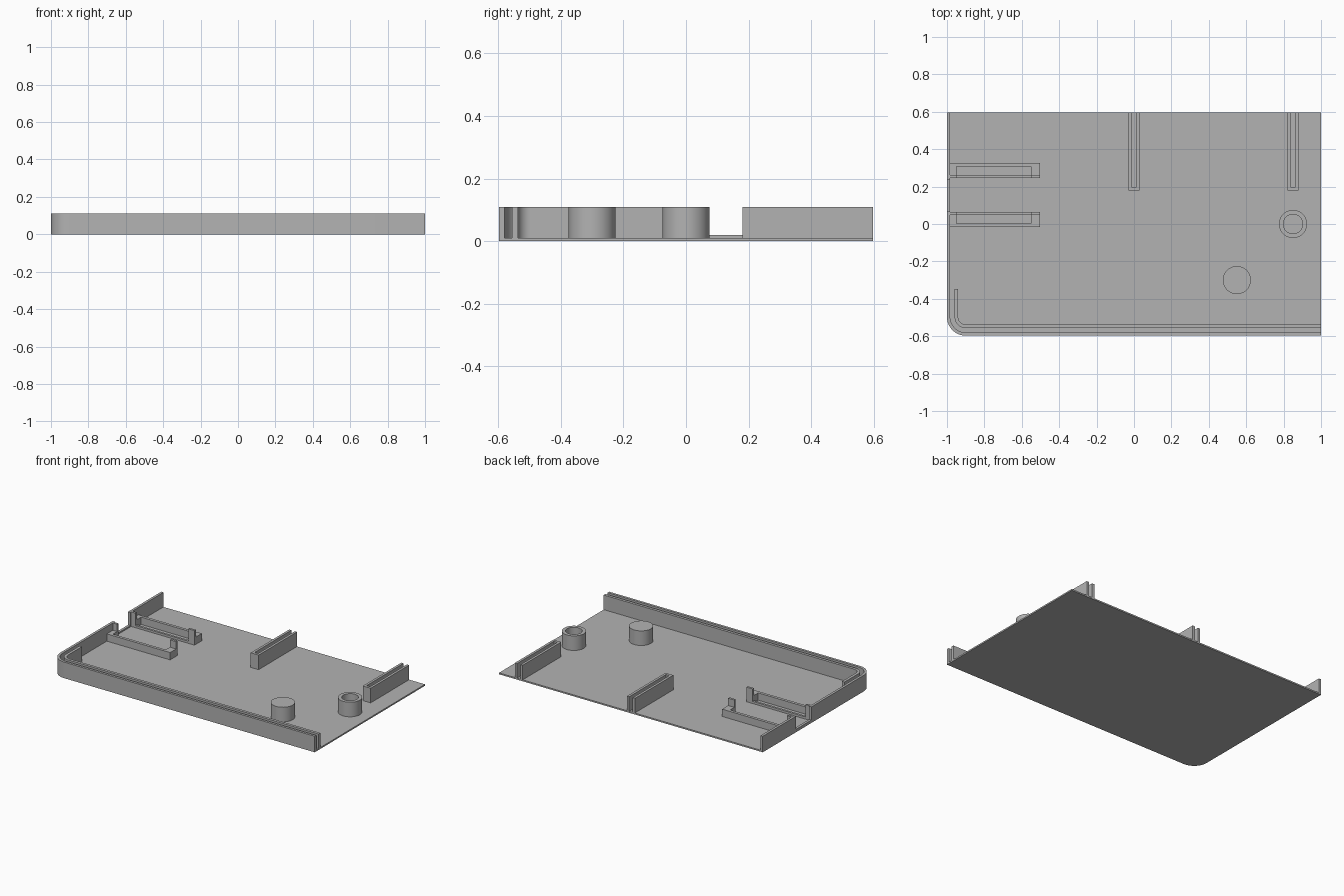
import bpy, bmesh
from math import cos, sin, pi, radians

cube = bpy.data.objects.get("Cube")
if cube:
    bpy.data.objects.remove(cube, do_unlink=True)

grey = bpy.data.materials.new("plain grey")
grey.use_nodes = True
grey.diffuse_color = (0.45, 0.45, 0.45, 1)
grey.node_tree.nodes["Principled BSDF"].inputs["Base Color"].default_value = grey.diffuse_color

BACK, FRONT, FLOOR, TOP = 0.597, -0.597, 0.01, 0.11
RADIUS = 0.1
THICK = 0.017


def finish(name, bm):
    bmesh.ops.remove_doubles(bm, verts=bm.verts, dist=1e-5)
    bmesh.ops.recalc_face_normals(bm, faces=bm.faces)
    mesh = bpy.data.meshes.new(name)
    bm.to_mesh(mesh)
    bm.free()
    mesh.materials.append(grey)
    mesh.shade_smooth()
    mesh.set_sharp_from_angle(angle=radians(30))
    obj = bpy.data.objects.new(name, mesh)
    bpy.context.collection.objects.link(obj)
    return obj


def prism(name, outline, z0, z1):
    """Extrude a flat outline from z0 up to z1."""
    bm = bmesh.new()
    face = bm.faces.new([bm.verts.new((x, y, z0)) for x, y in outline])
    new = bmesh.ops.extrude_face_region(bm, geom=[face], use_keep_orig=True)["geom"]
    top = [v for v in new if isinstance(v, bmesh.types.BMVert)]
    bmesh.ops.translate(bm, verts=top, vec=(0, 0, z1 - z0))
    return finish(name, bm)


def block(name, x0, x1, y0, y1, z0, z1):
    return prism(name, [(x0, y0), (x1, y0), (x1, y1), (x0, y1)], z0, z1)


def edge_path(inset, end_y):
    """Front edge, rounded corner and left-hand edge, moved inwards."""
    r = RADIUS - inset
    arc = [(-1 + RADIUS - r * sin(a), FRONT + RADIUS - r * cos(a))
           for a in (i * pi / 32 for i in range(17))]
    return [(1, FRONT + inset)] + arc + [(-1 + inset, end_y)]


def edge_wall(name, outer, inner, end_y):
    """Wall following the rounded edge, made as a band of quads."""
    bm = bmesh.new()
    rows = []
    for a, b in zip(edge_path(outer, end_y), edge_path(inner, end_y)):
        rows.append([bm.verts.new((*p, z)) for p, z in
                     ((a, FLOOR), (a, TOP), (b, TOP), (b, FLOOR))])
    for p, q in zip(rows, rows[1:]):
        for i in range(4):
            j = (i + 1) % 4
            bm.faces.new((p[i], p[j], q[j], q[i]))
    bm.faces.new(rows[0])
    bm.faces.new(rows[-1])
    return finish(name, bm)


def boss(name, x, y, profile):
    """Turn a radius/height profile around an upright axis."""
    bm = bmesh.new()
    verts = [bm.verts.new((x + r, y, z)) for r, z in profile]
    edges = [bm.edges.new(pair) for pair in zip(verts, verts[1:])]
    bmesh.ops.spin(bm, geom=verts + edges, cent=(x, y, 0), axis=(0, 0, 1),
                   angle=2 * pi, steps=48, use_merge=True)
    return finish(name, bm)


# Base plate with one rounded corner
prism("base_plate", edge_path(0, BACK) + [(1, BACK)], 0, FLOOR)

# Double wall along the front, with a groove between its two skins
edge_wall("outer_wall", 0, THICK, 0.07)
edge_wall("inner_wall", 0.041, 0.06, -0.348)

# Rest of the side wall, past the opening with its low sill
block("side_wall", -1, -1 + THICK, 0.237, BACK, FLOOR, TOP)
block("opening_sill", -1, -1 + THICK, 0.07, 0.237, FLOOR, 0.02)

# Upright guides with a slot open at the back
for name, x in (("middle_guide", 0), ("side_guide", 0.85)):
    w, s, y = 0.03, 0.013, 0.18
    half = [(w, y), (w, BACK), (s, BACK), (s, y + 0.018)]
    outline = half + [(-u, v) for u, v in reversed(half)]
    prism(name, [(x + u, v) for u, v in outline], FLOOR, TOP)

# Screw boss and solid peg
boss("screw_boss", 0.85, 0,
     [(0.052, FLOOR), (0.052, TOP), (0.075, TOP), (0.075, FLOOR)])
boss("peg", 0.55, -0.3, [(0, TOP), (0.075, TOP), (0.075, FLOOR)])

# Mirrored pair of brackets either side of the opening
X0, X1, P0, P1 = -1 + THICK, -0.503, -0.95, -0.55
for side, s in (("front", -1), ("back", 1)):
    def at(d):
        return 0.155 + s * d
    near, step, pocket, far = at(0.092), at(0.107), at(0.152), at(0.172)
    prism(side + "_bracket_rim",
          [(X0, far), (X1, far), (X1, step), (P1, step),
           (P1, pocket), (P0, pocket), (P0, step), (X0, step)], FLOOR, 0.06)
    block(side + "_bracket_sill", P0, P1, near, step, FLOOR, 0.025)
    block(side + "_bracket_inner_post", X0, P0, near, step, FLOOR, TOP)
    block(side + "_bracket_outer_post", P1, X1, near, step, FLOOR, TOP)
